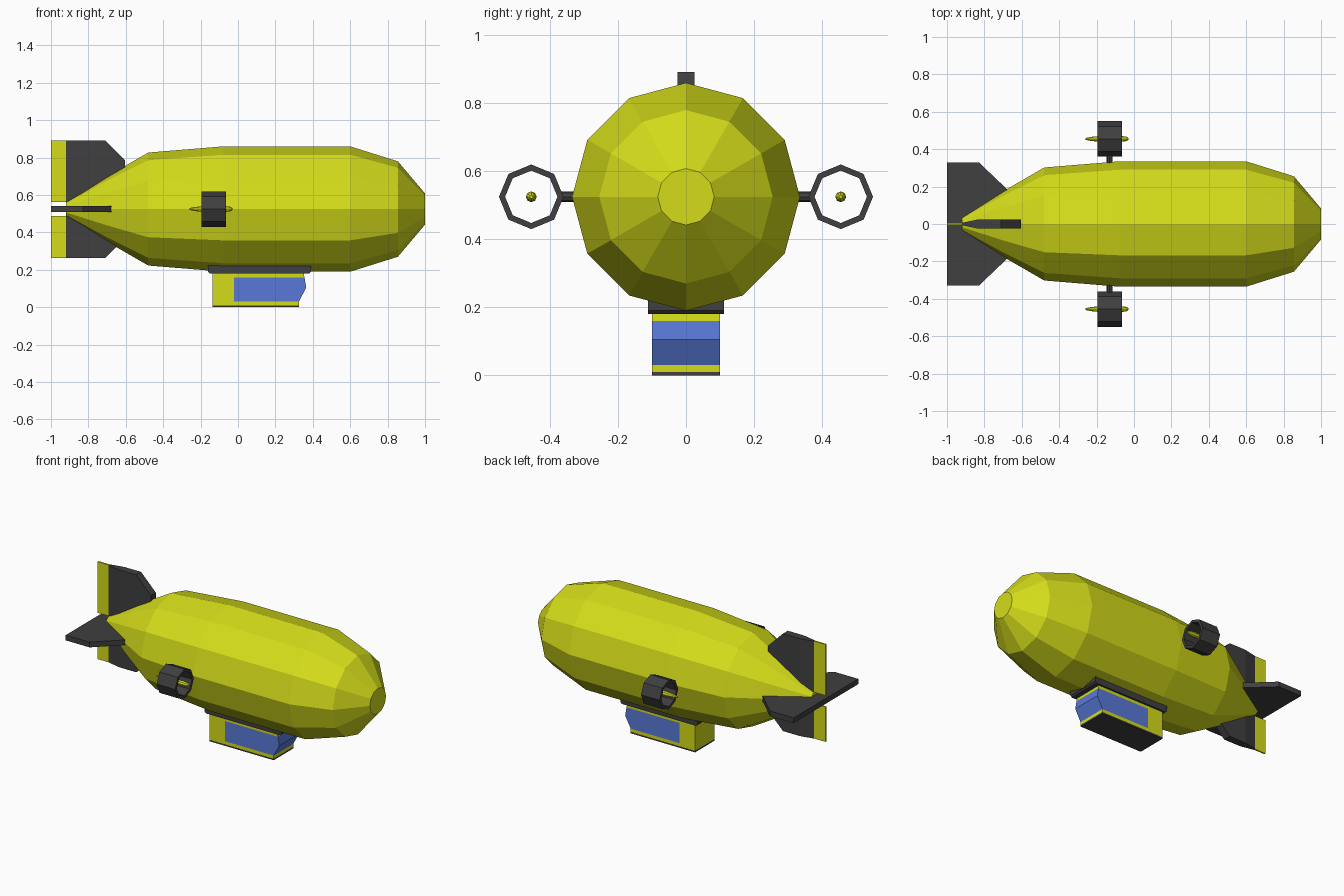
import bpy, bmesh, math
from mathutils import Vector

if "Cube" in bpy.data.objects:
    bpy.data.objects.remove(bpy.data.objects["Cube"])

AXIS_Z = 0.525


def material(name, rgb):
    m = bpy.data.materials.new(name)
    m.diffuse_color = (*rgb, 1)
    m.use_nodes = True
    m.node_tree.nodes["Principled BSDF"].inputs["Base Color"].default_value = m.diffuse_color
    return m


YELLOW = material("yellow_paint", (0.66, 0.72, 0.01))
DARK = material("dark_trim", (0.05, 0.05, 0.05))
BLUE = material("window_glass", (0.10, 0.19, 0.68))


def finish(name, bm, mat):
    bmesh.ops.recalc_face_normals(bm, faces=bm.faces)
    me = bpy.data.meshes.new(name)
    bm.to_mesh(me)
    bm.free()
    me.materials.append(mat)
    ob = bpy.data.objects.new(name, me)
    bpy.context.collection.objects.link(ob)
    return ob


def add_prism(bm, pts, half, flat=False):
    """Extrude an xz outline along y (or an xy outline along z if flat).
    half is one half-thickness or one per point."""
    if not isinstance(half, (list, tuple)):
        half = [half] * len(pts)

    def ring(s):
        return [bm.verts.new((x, v, AXIS_Z + s * h) if flat else (x, s * h, v))
                for (x, v), h in zip(pts, half)]
    a, b = ring(-1), ring(1)
    n = len(pts)
    bm.faces.new(a)
    bm.faces.new(b[::-1])
    for i in range(n):
        j = (i + 1) % n
        bm.faces.new((a[i], b[i], b[j], a[j]))


def prism(name, pts, half, mat, flat=False):
    bm = bmesh.new()
    add_prism(bm, pts, half, flat)
    return finish(name, bm, mat)


def lathe(name, profile, sides, centre, mat, closed=False):
    """Revolve (x, radius) points round an axis parallel to x."""
    bm = bmesh.new()
    rings = []
    for x, r in profile:
        rings.append([bm.verts.new(Vector(centre) + Vector((
            x, r * math.cos(math.tau * i / sides), r * math.sin(math.tau * i / sides))))
            for i in range(sides)])
    pairs = list(zip(rings, rings[1:]))
    if closed:
        pairs.append((rings[-1], rings[0]))
    else:
        bm.faces.new(rings[0])
        bm.faces.new(rings[-1])
    for a, b in pairs:
        for i in range(sides):
            j = (i + 1) % sides
            bm.faces.new((a[i], a[j], b[j], b[i]))
    return finish(name, bm, mat)


# Gas envelope
lathe("envelope", [(-0.92, 0.036), (-0.70, 0.175), (-0.48, 0.302), (-0.08, 0.335),
                   (0.60, 0.335), (0.855, 0.255), (1.0, 0.083)],
      12, (0, 0, AXIS_Z), YELLOW)

# Vertical fins with tapered trailing edge, and thin rudders
for name, s, root, tip in (("upper", 1, 0.037, 0.367), ("lower", -1, 0.037, 0.262)):
    def z(d):
        return AXIS_Z + s * d
    bm = bmesh.new()
    add_prism(bm, [(-0.83, z(0.07)), (-0.83, z(tip)), (-0.71, z(tip)),
                   (-0.605, z(tip - 0.105)), (-0.605, z(0.15))], 0.025)
    add_prism(bm, [(-0.92, z(root)), (-0.92, z(tip)), (-0.83, z(tip)), (-0.83, z(0.07))],
              [0.006, 0.006, 0.025, 0.025])
    finish(name + "_fin", bm, DARK)
    prism(name + "_rudder", [(-1, z(root)), (-1, z(tip)), (-0.92, z(tip)), (-0.92, z(root))],
          0.005, YELLOW)

# Horizontal tailplane
prism("tailplane", [(-1, -0.33), (-0.83, -0.33), (-0.62, -0.13), (-0.62, 0.13),
                    (-0.83, 0.33), (-1, 0.33)], 0.017, DARK, flat=True)

# Ducted engines on struts, both sides
for side, s in (("right", -1), ("left", 1)):
    c = (-0.13, s * 0.455, AXIS_Z)
    lathe(side + "_duct", [(-0.066, 0.095), (0.066, 0.095), (0.066, 0.077), (-0.066, 0.077)],
          8, c, DARK, closed=True)
    lathe(side + "_engine_pod", [(-0.13, 0.005), (-0.10, 0.011), (-0.05, 0.016),
                                 (0.06, 0.016), (0.09, 0.012), (0.10, 0.005)], 8, c, YELLOW)
    strut = lathe(side + "_strut", [(0.29, 0.016), (0.375, 0.016)], 8, (0, 0, 0), DARK)
    strut.location = (-0.13, 0, AXIS_Z)
    strut.rotation_euler.z = s * math.pi / 2

# Gondola: mounting plate, floor, body shell and wrap-around window
prism("mounting_plate", [(-0.15, 0.18), (0.38, 0.18), (0.39, 0.19), (0.39, 0.223),
                         (-0.16, 0.223), (-0.16, 0.19)], 0.112, DARK)
prism("gondola_floor", [(-0.135, 0), (0.325, 0), (0.325, 0.01), (-0.135, 0.01)], 0.1, DARK)
prism("gondola_body", [(-0.135, 0.01), (0.325, 0.01), (0.325, 0.03), (-0.022, 0.03),
                       (-0.022, 0.16), (0.355, 0.16), (0.352, 0.18), (-0.135, 0.18)],
      0.1, YELLOW)
prism("gondola_window", [(-0.022, 0.03), (0.325, 0.03), (0.365, 0.105), (0.355, 0.16),
                         (-0.022, 0.16)], 0.1, BLUE)
